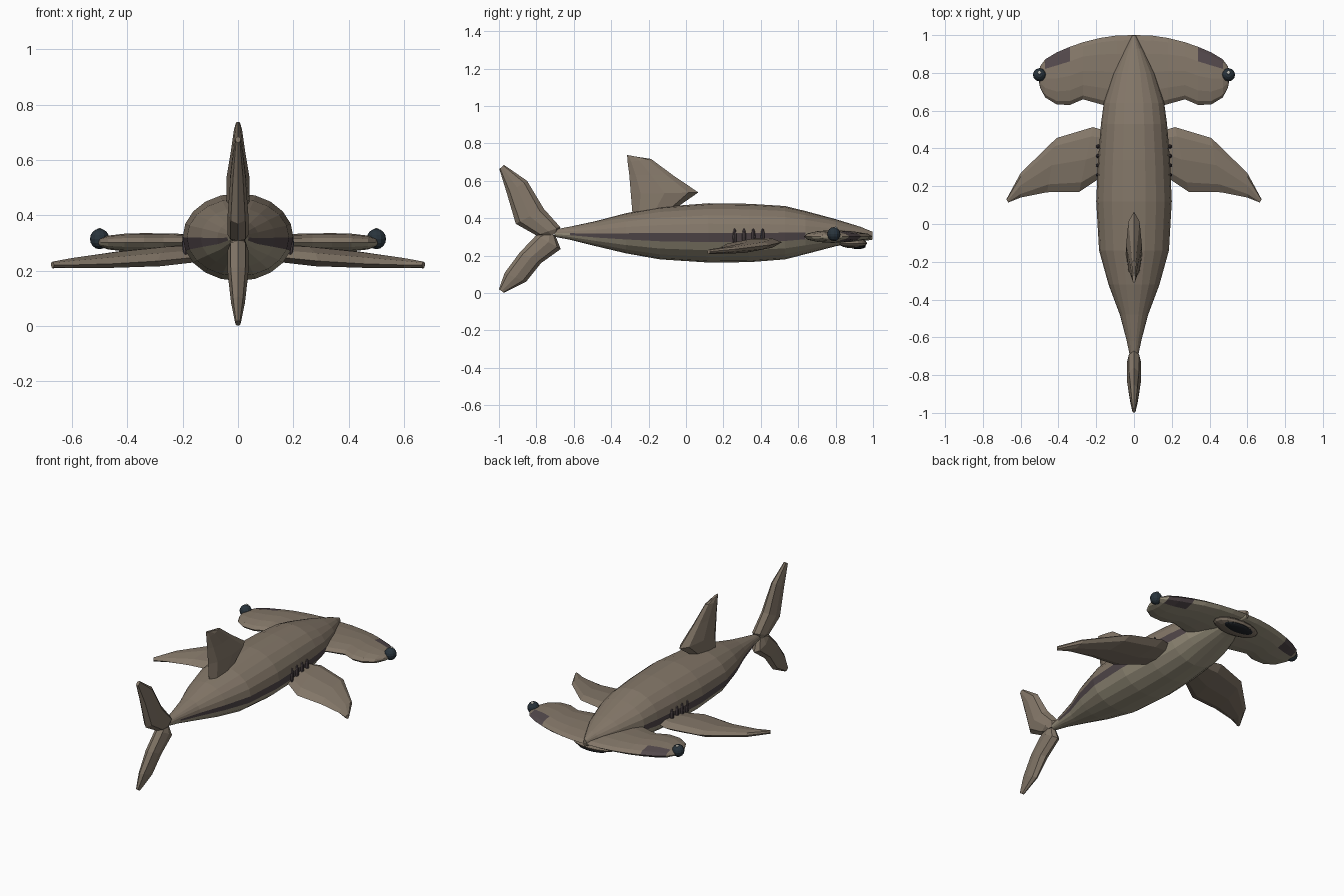
import bpy, bmesh
from math import sin, cos, pi
from mathutils import Vector

if "Cube" in bpy.data.objects:
    bpy.data.objects.remove(bpy.data.objects["Cube"])


def material(name, r, g, b):
    m = bpy.data.materials.new(name)
    m.use_nodes = True
    m.diffuse_color = (r, g, b, 1)
    bsdf = m.node_tree.nodes["Principled BSDF"]
    bsdf.inputs["Base Color"].default_value = (r, g, b, 1)
    bsdf.inputs["Roughness"].default_value = 0.8
    return m


SKIN = material("brown_grey_skin", 0.23, 0.185, 0.14)
BELLY = material("pale_belly", 0.35, 0.31, 0.225)
STRIPE = material("dark_plum", 0.085, 0.065, 0.07)
EYE = material("eye_navy", 0.022, 0.034, 0.045)
MOUTH = material("mouth_black", 0.015, 0.018, 0.022)
GLINT = material("eye_glint", 0.6, 0.6, 0.55)


def finish(name, bm, mats, rule=None):
    """Turn a bmesh into an object; rule picks a material for each face."""
    bmesh.ops.recalc_face_normals(bm, faces=bm.faces)
    for f in bm.faces:
        if rule:
            f.material_index = rule(f)
    mesh = bpy.data.meshes.new(name)
    bm.to_mesh(mesh)
    bm.free()
    for m in mats:
        mesh.materials.append(m)
    ob = bpy.data.objects.new(name, mesh)
    bpy.context.collection.objects.link(ob)
    return ob


def loft(name, rings, mats, rule=None):
    """Skin a list of equal closed rings and cap both ends."""
    bm = bmesh.new()
    loops = [[bm.verts.new(p) for p in ring] for ring in rings]
    n = len(loops[0])
    for a, b in zip(loops, loops[1:]):
        for i in range(n):
            j = (i + 1) % n
            bm.faces.new((a[i], a[j], b[j], b[i]))
    bm.faces.new(loops[0])
    bm.faces.new(loops[-1])
    return finish(name, bm, mats, rule)


def ellipsoid(name, centre, radii, mat, u=12, v=8):
    bm = bmesh.new()
    bmesh.ops.create_uvsphere(bm, u_segments=u, v_segments=v, radius=1)
    bmesh.ops.scale(bm, vec=radii, verts=bm.verts)
    bmesh.ops.translate(bm, vec=centre, verts=bm.verts)
    return finish(name, bm, [mat])


def fin(name, sections, axis):
    """Loft lens-shaped sections: leading point, trailing point, half thickness."""
    rings = []
    for lead, trail, half in sections:
        lead, trail, up = Vector(lead), Vector(trail), Vector(axis)
        mid, chord = (lead + trail) / 2, (lead - trail) / 2
        rings.append([mid + chord * cos(t) + up * half * sin(t)
                      for t in (k * pi / 4 for k in range(8))])
    return loft(name, rings, [SKIN])


# Body: y, half width, bottom z, top z
SIDES = 20
profile = [(-0.70, 0.022, 0.30, 0.34), (-0.62, 0.038, 0.285, 0.355),
           (-0.48, 0.075, 0.25, 0.385), (-0.32, 0.135, 0.212, 0.427),
           (-0.14, 0.185, 0.18, 0.46), (0.12, 0.2, 0.163, 0.48),
           (0.34, 0.19, 0.165, 0.477), (0.53, 0.175, 0.18, 0.465),
           (0.64, 0.16, 0.208, 0.438), (0.80, 0.108, 0.25, 0.395),
           (0.93, 0.045, 0.275, 0.355), (0.997, 0.01, 0.285, 0.328)]
body_rings = []
for y, w, lo, hi in profile:
    mid, h = (lo + hi) / 2, (hi - lo) / 2
    body_rings.append([(w * cos(2 * pi * k / SIDES), y, mid + h * sin(2 * pi * k / SIDES))
                       for k in range(SIDES)])


def body_rule(f):
    # faces are made ring by ring, so the index gives the side
    k = f.index % SIDES
    y = f.calc_center_median().y
    if len(f.verts) > 4 or k < SIDES / 2:
        return 0
    if k in (SIDES / 2, SIDES - 1) and -0.62 < y < 0.64:
        return 1
    return 2


def indexed_body_rule(f):
    f.index = next(counter)
    return body_rule(f)


counter = iter(range(10000))
loft("body", body_rings, [SKIN, STRIPE, BELLY], indexed_body_rule)

# Hammer head: x, back y, front y, half thickness
half_head = [(0.09, 0.61, 0.998, 0.03), (0.18, 0.635, 0.985, 0.031),
             (0.27, 0.66, 0.962, 0.033), (0.34, 0.63, 0.938, 0.034),
             (0.41, 0.633, 0.908, 0.032), (0.47, 0.67, 0.872, 0.025),
             (0.497, 0.72, 0.835, 0.015), (0.505, 0.76, 0.80, 0.006)]
stations = ([(-x, a, b, h) for x, a, b, h in reversed(half_head)]
            + [(0, 0.61, 1.0, 0.028)] + half_head)
head_rings = [[(x, (a + b) / 2 + (b - a) / 2 * cos(k * pi / 6), 0.302 + h * sin(k * pi / 6))
               for k in range(12)] for x, a, b, h in stations]


def head_rule(f):
    c = f.calc_center_median()
    if c.y > 0.83 and 0.34 < abs(c.x) < 0.47:
        return 1
    return 2 if f.normal.z < -0.05 else 0


loft("hammer_head", head_rings, [SKIN, STRIPE, BELLY], head_rule)

# Mouth under the head
ellipsoid("mouth_lip", (0, 0.893, 0.266), (0.15, 0.075, 0.027), SKIN, 16, 8)
ellipsoid("mouth_opening", (0, 0.918, 0.249), (0.1, 0.043, 0.014), MOUTH, 16, 8)

# Paired parts
for side, s in (("left", 1), ("right", -1)):
    ellipsoid(side + "_eye", (s * 0.5, 0.79, 0.315), (0.035, 0.035, 0.037), EYE)
    ellipsoid(side + "_eye_glint", (s * 0.5, 0.8, 0.344), (0.011, 0.011, 0.011), GLINT, 8, 6)
    for i in range(4):
        y = 0.26 + 0.05 * i
        ellipsoid(f"{side}_gill_{i + 1}", (s * 0.19, y, 0.3), (0.012, 0.011, 0.046), STRIPE, 8, 6)
    fin(side + "_pectoral_fin",
        [((s * 0.14, 0.49, 0.275), (s * 0.14, 0.27, 0.25), 0.03),
         ((s * 0.217, 0.513, 0.272), (s * 0.29, 0.17, 0.235), 0.034),
         ((s * 0.41, 0.455, 0.258), (s * 0.46, 0.168, 0.225), 0.027),
         ((s * 0.6, 0.27, 0.235), (s * 0.6, 0.14, 0.221), 0.018),
         ((s * 0.676, 0.13, 0.222), (s * 0.665, 0.114, 0.22), 0.012)], (0, 0, 1))

# Upright fins, lofted in the centre plane from root to tip
upright = {
    "dorsal_fin": [(-0.06, 0.45, -0.285, 0.41, 0.042), (0.066, 0.538, -0.295, 0.53, 0.042),
                   (-0.07, 0.63, -0.303, 0.63, 0.026), (-0.187, 0.717, -0.312, 0.70, 0.015),
                   (-0.26, 0.728, -0.315, 0.738, 0.008)],
    "upper_tail_lobe": [(-0.69, 0.315, -0.75, 0.305, 0.025), (-0.672, 0.352, -0.8, 0.308, 0.038),
                        (-0.76, 0.45, -0.91, 0.37, 0.037), (-0.85, 0.6, -0.957, 0.53, 0.025),
                        (-0.973, 0.685, -0.998, 0.663, 0.01)],
    "lower_tail_lobe": [(-0.7, 0.31, -0.76, 0.315, 0.025), (-0.67, 0.235, -0.8, 0.31, 0.038),
                        (-0.775, 0.16, -0.89, 0.215, 0.037), (-0.855, 0.06, -0.97, 0.107, 0.025),
                        (-0.973, 0.001, -1.0, 0.02, 0.01)],
}
for name, rows in upright.items():
    fin(name, [((0, a, b), (0, c, d), h) for a, b, c, d, h in rows], (1, 0, 0))
